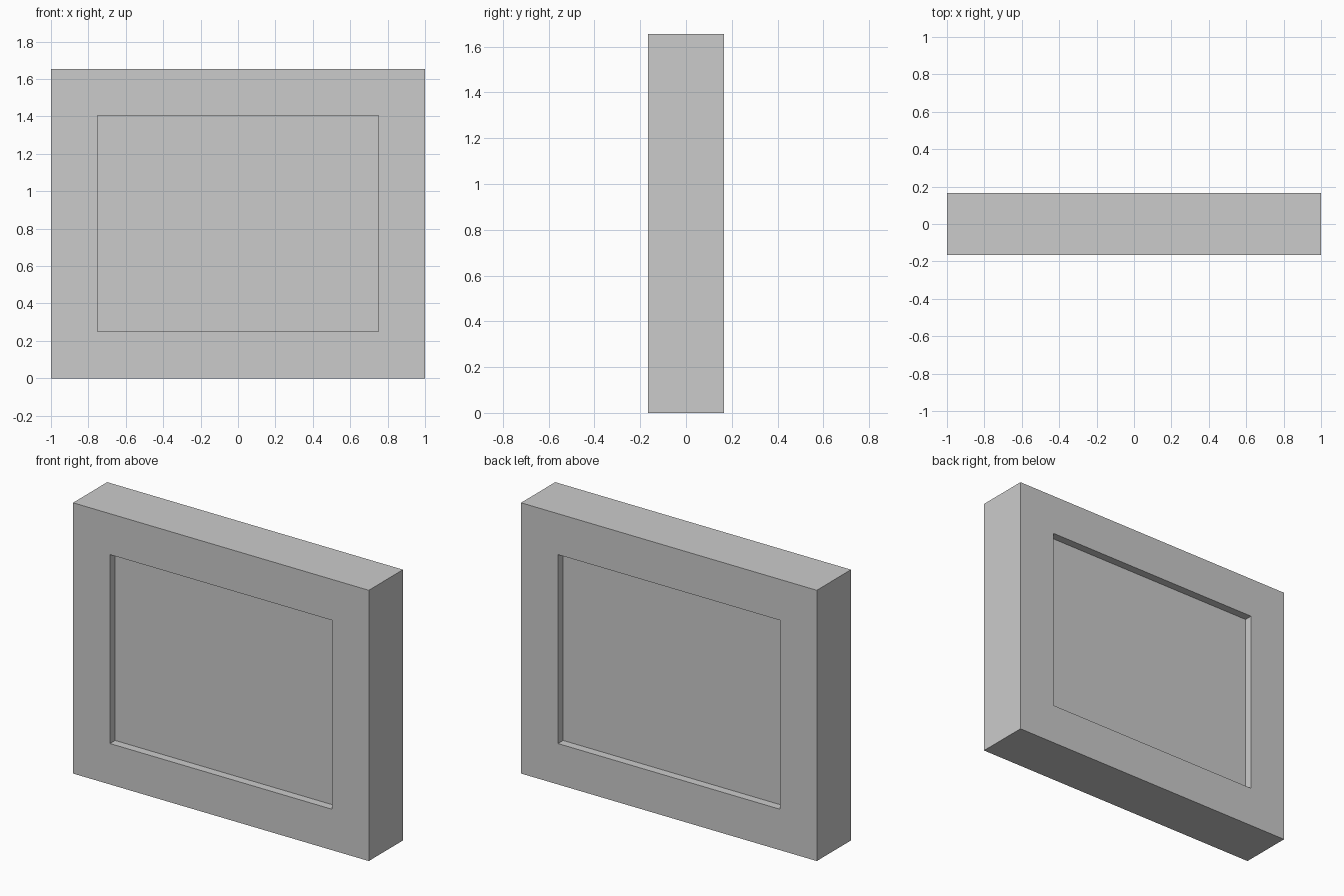
import bpy
import bmesh

WIDTH, DEPTH, HEIGHT = 2.0, 0.33, 1.655
BORDER = 0.25   # width of the frame around each recess
RECESS = 0.05   # depth of the sunken panels

default_cube = bpy.data.objects.get("Cube")
if default_cube:
    bpy.data.objects.remove(default_cube, do_unlink=True)

# Single plain grey
grey = bpy.data.materials.new("light_grey")
grey.use_nodes = True
colour = (0.6, 0.6, 0.6, 1)
grey.diffuse_color = colour
grey.node_tree.nodes["Principled BSDF"].inputs["Base Color"].default_value = colour

# Solid slab standing on the ground
bm = bmesh.new()
bmesh.ops.create_cube(bm, size=1)
bmesh.ops.scale(bm, vec=(WIDTH, DEPTH, HEIGHT), verts=bm.verts)
bmesh.ops.translate(bm, vec=(0, 0, HEIGHT / 2), verts=bm.verts)
bm.normal_update()

# Square-walled recess on the front and the back
for panel in [f for f in bm.faces if abs(f.normal.y) > 0.9]:
    inward = -panel.normal.copy()
    bmesh.ops.inset_region(bm, faces=[panel], thickness=BORDER, use_even_offset=True)
    result = bmesh.ops.extrude_discrete_faces(bm, faces=[panel])
    floor = result["faces"][0]
    bmesh.ops.translate(bm, vec=inward * RECESS, verts=floor.verts)

bmesh.ops.recalc_face_normals(bm, faces=bm.faces)
mesh = bpy.data.meshes.new("framed_panel")
bm.to_mesh(mesh)
bm.free()
mesh.materials.append(grey)
bpy.context.collection.objects.link(bpy.data.objects.new("framed_panel", mesh))
